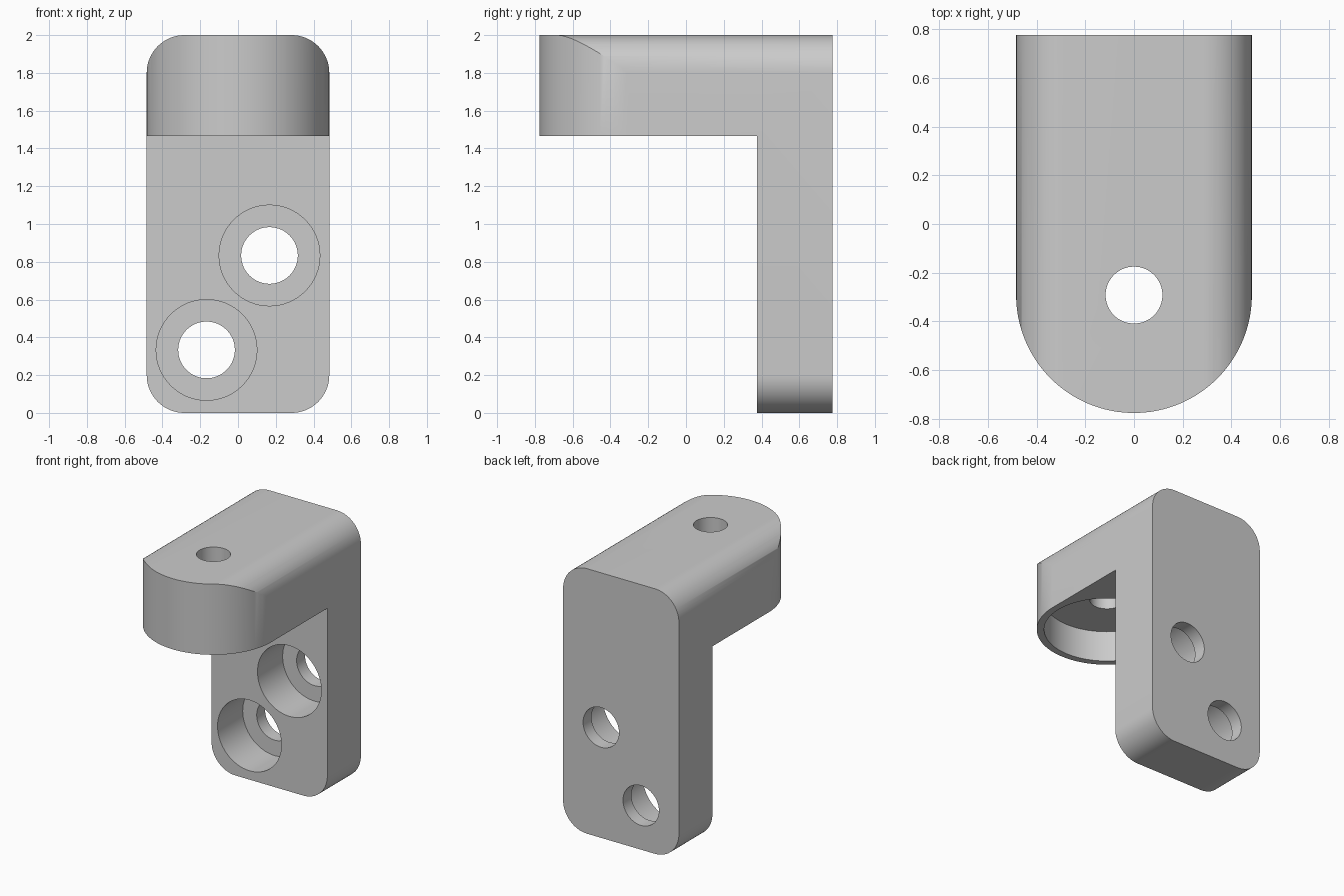
import bpy, bmesh, math
from mathutils import Matrix, Vector

cube = bpy.data.objects.get("Cube")
if cube:
    bpy.data.objects.remove(cube, do_unlink=True)

UNIT = 1 / 30                      # design step of the part
HALF = 14.5 * UNIT                 # half width
BACK = 23.25 * UNIT                # back face
PLATE_FRONT = BACK - 12 * UNIT     # front face of the upright plate
ARM_UNDER = 2 - 16 * UNIT          # underside of the arm
NOSE_Y = -BACK + HALF              # centre of the rounded nose
CORNER = 6 * UNIT


def make_object(name, bm):
    bmesh.ops.recalc_face_normals(bm, faces=bm.faces)
    mesh = bpy.data.meshes.new(name)
    bm.to_mesh(mesh)
    bm.free()
    obj = bpy.data.objects.new(name, mesh)
    bpy.context.collection.objects.link(obj)
    return obj


def prism(name, points, direction):
    bm = bmesh.new()
    face = bm.faces.new([bm.verts.new(p) for p in points])
    ext = bmesh.ops.extrude_face_region(bm, geom=[face])
    moved = [g for g in ext["geom"] if isinstance(g, bmesh.types.BMVert)]
    bmesh.ops.translate(bm, vec=Vector(direction), verts=moved)
    return make_object(name, bm)


def cylinder(name, start, end, radius):
    a, b = Vector(start), Vector(end)
    turn = (b - a).to_track_quat('Z', 'Y').to_matrix().to_4x4()
    bm = bmesh.new()
    bmesh.ops.create_cone(bm, cap_ends=True, segments=64, radius1=radius, radius2=radius,
                          depth=(b - a).length, matrix=Matrix.Translation((a + b) / 2) @ turn)
    return make_object(name, bm)


def combine(target, cutter, operation='DIFFERENCE'):
    cutter.hide_render = True
    mod = target.modifiers.new("cut", 'BOOLEAN')
    mod.operation = operation
    mod.solver = 'EXACT'
    mod.object = cutter
    bpy.context.view_layer.objects.active = target
    bpy.ops.object.modifier_apply(modifier=mod.name)
    bpy.data.objects.remove(cutter, do_unlink=True)


def arc(cx, cy, radius, start, end, steps):
    angles = [math.radians(start + (end - start) * i / steps) for i in range(steps + 1)]
    return [(cx + radius * math.cos(a), cy + radius * math.sin(a)) for a in angles]


# Rounded bar, as seen from the front, running the full depth
outline = []
for i, (sx, sz) in enumerate([(1, 1), (-1, 1), (-1, -1), (1, -1)]):
    outline += arc(sx * (HALF - CORNER), 1 + sz * (1 - CORNER), CORNER, 90 * i, 90 * i + 90, 16)
bracket = prism("bracket", [(x, -BACK - 0.1, z) for x, z in outline], (0, BACK * 2 + 0.1, 0))

# Semicircular nose of the arm
plan = arc(0, NOSE_Y, HALF + 0.0003, 180, 360, 64)
plan = [(-1, 1), (-1, NOSE_Y)] + plan + [(1, NOSE_Y), (1, 1)]
combine(bracket, prism("nose_shape", [(x, y, -1) for x, y in plan], (0, 0, 4)), 'INTERSECT')

# Open space under the arm
space = [(-1, -2, -1), (1, -2, -1), (1, PLATE_FRONT, -1), (-1, PLATE_FRONT, -1)]
combine(bracket, prism("space_under_arm", space, (0, 0, ARM_UNDER + 1)))

# Counterbored screw holes through the plate
for side, z in ((1, 25 * UNIT), (-1, 10 * UNIT)):
    x = side * 5 * UNIT
    combine(bracket, cylinder("screw_hole", (x, 0, z), (x, 1, z), 4.5 * UNIT))
    combine(bracket, cylinder("screw_head_recess", (x, 0, z),
                              (x, PLATE_FRONT + 9 * UNIT, z), 8 * UNIT))

# Hole through the arm, with a wide recess on the underside
combine(bracket, cylinder("arm_hole", (0, NOSE_Y, 1), (0, NOSE_Y, 3), 3.5 * UNIT))
combine(bracket, cylinder("arm_recess", (0, NOSE_Y, 1),
                          (0, NOSE_Y, ARM_UNDER + 7 * UNIT), 13 * UNIT))

# Plain grey finish
grey = bpy.data.materials.new("light_grey")
grey.use_nodes = True
colour = (0.6, 0.6, 0.6, 1)
grey.diffuse_color = colour
grey.node_tree.nodes["Principled BSDF"].inputs["Base Color"].default_value = colour
bracket.data.materials.clear()
bracket.data.materials.append(grey)

bpy.ops.object.select_all(action='DESELECT')
bracket.select_set(True)
bpy.context.view_layer.objects.active = bracket
bpy.ops.object.shade_smooth_by_angle(angle=math.radians(30))
